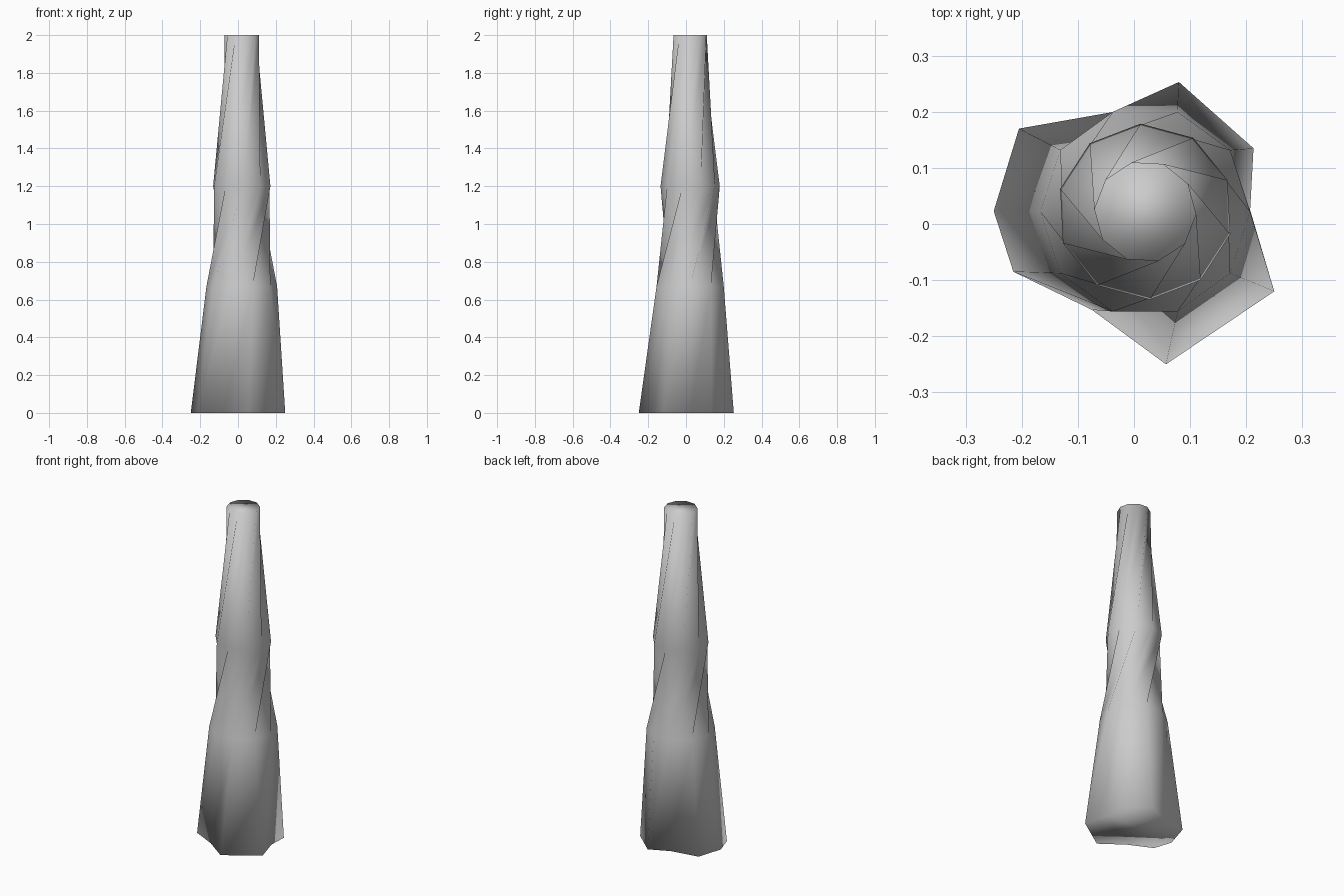
import bpy, bmesh
from math import cos, sin, radians

if "Cube" in bpy.data.objects:
    bpy.data.objects.remove(bpy.data.objects["Cube"])

CX, CY, N = 0.02, 0.022, 10

# Flared, irregular root outline on the ground
BASE = [(0.207, 0.025), (0.213, 0.135), (0.08, 0.253), (-0.035, 0.20),
        (-0.205, 0.17), (-0.25, 0.023), (-0.215, -0.085), (-0.075, -0.153),
        (0.057, -0.25), (0.25, -0.12)]
# Regular rings above it: radius, twist in degrees, height
RINGS = [(0.187, 0, 0.67), (0.157, 57, 1.2), (0.091, 105, 2.0)]

bm = bmesh.new()


def ring(radius, twist, z):
    angles = [radians(twist + 360 * i / N) for i in range(N)]
    return [bm.verts.new((CX + radius * cos(a), CY + radius * sin(a), z)) for a in angles]


# Twisted trunk walls, split so the twist pinches inwards
loops = [[bm.verts.new((x, y, 0)) for x, y in BASE]] + [ring(*r) for r in RINGS]
for low, high in zip(loops, loops[1:]):
    for i in range(N):
        j = (i + 1) % N
        bm.faces.new((low[i], low[j], high[j]))
        bm.faces.new((low[i], high[j], high[i]))

# Flat ends
bm.faces.new(loops[-1])
bm.faces.new(loops[0][::-1])
for f in bm.faces:
    f.smooth = True

mesh = bpy.data.meshes.new("trunk")
bm.to_mesh(mesh)
bm.free()
trunk = bpy.data.objects.new("trunk", mesh)
bpy.context.collection.objects.link(trunk)
